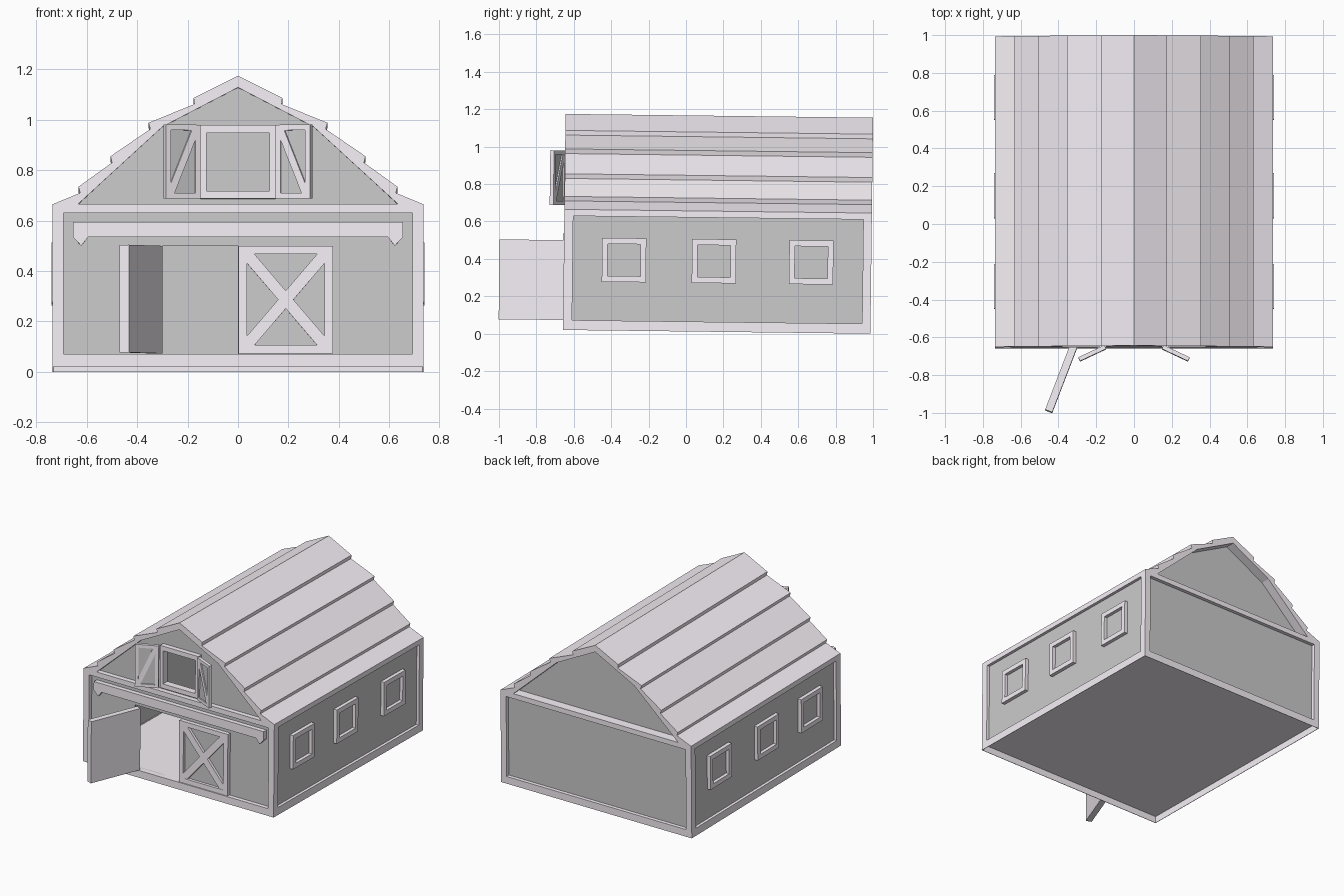
import bpy, bmesh
from math import radians
from mathutils import Matrix, Vector

if "Cube" in bpy.data.objects:
    bpy.data.objects.remove(bpy.data.objects["Cube"])

# The whole barn leans very slightly backwards
TILT = Matrix.Translation((0, 0, 0.012)) @ Matrix.Rotation(-0.0122, 4, 'X')
F, B, W, H = -0.658, 0.986, 0.735, 0.645     # front, back, half width, eaves


def material(name, rgb):
    m = bpy.data.materials.new(name)
    m.diffuse_color = (*rgb, 1)
    m.use_nodes = True
    m.node_tree.nodes["Principled BSDF"].inputs["Base Color"].default_value = m.diffuse_color
    return m


TRIM = material("pale_trim", (0.93, 0.88, 0.93))
WALL = material("grey_wall", (0.57, 0.57, 0.57))
PANE = material("pale_pane", (0.88, 0.88, 0.88))


def box(x0, x1, z0, z1, y0, y1):
    return [(x0, z0), (x1, z0), (x1, z1), (x0, z1)], y0, y1


def ring(o, i, y0, y1):
    """Rectangle o with rectangular hole i, each (x0, x1, z0, z1)."""
    return [box(o[0], i[0], o[2], o[3], y0, y1), box(i[1], o[1], o[2], o[3], y0, y1),
            box(i[0], i[1], o[2], i[2], y0, y1), box(i[0], i[1], i[3], o[3], y0, y1)]


def bar(p, q, width, y0, y1):
    p, q = Vector(p), Vector(q)
    n = (q - p).normalized().orthogonal() * width / 2
    return [tuple(p + n), tuple(q + n), tuple(q - n), tuple(p - n)], y0, y1


def part(name, prisms, mat, matrix=Matrix(), mirror=False):
    """Extrude XZ outlines along Y and join them into one object."""
    bm = bmesh.new()
    for pts, y0, y1 in prisms:
        face = bm.faces.new([bm.verts.new((x, y0, z)) for x, z in pts])
        new = bmesh.ops.extrude_face_region(bm, geom=[face])["geom"]
        bmesh.ops.translate(bm, vec=(0, y1 - y0, 0),
                            verts=[v for v in new if isinstance(v, bmesh.types.BMVert)])
    bmesh.ops.recalc_face_normals(bm, faces=bm.faces)
    bm.transform(TILT @ matrix)
    me = bpy.data.meshes.new(name)
    bm.to_mesh(me)
    bm.free()
    me.materials.append(mat)
    ob = bpy.data.objects.new(name, me)
    bpy.context.collection.objects.link(ob)
    if mirror:
        ob.modifiers.new("Mirror", 'MIRROR').use_mirror_merge = False
    return ob


# Raised floor inside a thin skirt that is open underneath
SK, T = .046, .003
part("floor", [box(-W + T, W - T, SK, .05, F + T, B - T)], TRIM)
part("skirt", [box(-W, W, 0, SK, F, F + T), box(-W, W, 0, SK, B - T, B),
               box(-W, -W + T, 0, SK, F + T, B - T), box(W - T, W, 0, SK, F + T, B - T)], TRIM)

# Front and back frames with recessed wall panels
outer, inner = (-W, W, SK, H), (-.692, .692, .05, .61)
part("front_frame", ring(outer, inner, F, F + .045), TRIM)
part("back_frame", ring(outer, inner, B - .045, B), TRIM)
part("front_wall", ring((-.71, .71, .048, .63), (-.36, 0, .05, .48), F + .03, F + .045), WALL)
part("back_wall", [box(-.71, .71, .048, .63, B - .045, B - .025)], WALL)

# Side frames, walls and windows, drawn facing forward then turned to face +x
side = Matrix.Rotation(radians(90), 4, 'Z')
part("side_frame", ring((F + .04, B - .04, SK, H), (F + .048, B - .043, .053, .61), -W, -W + .045),
     TRIM, side, True)
part("side_wall", [box(F + .02, B - .02, .048, .63, -.715, -.695)], WALL, side, True)
for i, c in enumerate((-.336, .145, .665)):
    frame = (c - .118, c + .118, .26, .495)
    hole = (c - .088, c + .088, .292, .463)
    part(f"window_frame_{i + 1}", ring(frame, hole, -.74, -.70), TRIM, side, True)
    part(f"window_pane_{i + 1}", [box(*hole, -.717, -.70)], PANE, side, True)

# Gambrel roof with stepped planks
half = [(W, H), (.626, .69), (.633, .714), (.5, .81), (.506, .835), (.348, .943),
        (.355, .968), (.173, 1.042), (.176, 1.067)]
under = [(.635, H), (.3, .952), (0, 1.108), (-.3, .952), (-.635, H)]
outline = half + [(0, 1.155)] + [(-x, z) for x, z in reversed(half)] + under[::-1]
part("roof", [(outline, F, B)], TRIM)

# Gables: the front one has the loft opening
part("gable_ledges", [box(-W + .02, W - .02, .61, H, F + .01, F + .07),
                      box(-W + .02, W - .02, .61, H, B - .09, B - .01)], TRIM)
part("back_gable", [([(-.65, .63)] + [(x, z + .004) for x, z in under[::-1]] + [(.65, .63)],
                     B - .085, B - .065)], WALL)
part("front_gable", [([(0, .63), (.65, .63), (.3, .955), (0, 1.111), (0, .928),
                       (.125, .928), (.125, .698), (0, .698)], F + .035, F + .05)], WALL, mirror=True)
part("loft_frame", ring((-.148, .148, .667, .96), (-.124, .124, .698, .928), F, F + .05), TRIM)


def door(name, w, h, border, bars, depth, panel, matrix, mirror=False):
    """Framed door with diagonal bars; panel gives the y range of the board."""
    prisms = ring((0, w, 0, h), (border, w - border, border, h - border), 0, depth)
    y0, y1 = depth * .04, depth * .96
    for (a, b), width in bars:
        prisms.append(bar(a, b, width, y0, y1))
    part(name + "_frame", prisms, TRIM, matrix, mirror)
    part(name + "_panel", [box(border / 2, w - border / 2, border / 2, h - border / 2, *panel)],
         WALL, matrix, mirror)


# Main doors: right one closed, left one swung open
w, h, b = .375, .427, .033
cross = [(((b, b), (w - b, h - b)), .046), (((b, h - b), (w - b, b)), .046)]
door("closed_door", w, h, b, cross, .035, (.02, .034), Matrix.Translation((.002, F + .002, .053)))
swung = Matrix.Translation((-.336, -.638, .053)) @ Matrix.Rotation(radians(-111), 4, 'Z')
door("open_door", w, h, b, cross, .04, (.02, .039), swung)
part("open_door_back", [box(0, w, 0, h, .038, .04)], TRIM, swung)

# Loft shutters, hinged beside the opening
w, h, b = .152, .293, .022
shutter = Matrix.Translation((.148, F - .015, .667)) @ Matrix.Rotation(radians(-25), 4, 'Z')
door("loft_shutter", w, h, b, [(((b, h - b), (w - b, b)), .03)], .022, (.008, .014), shutter, True)

# Door rail with pointed end brackets
rail = [(.655, .515), (.655, .575), (-.655, .575), (-.655, .515),
        (-.622, .48), (-.595, .515), (.595, .515), (.622, .48)]
part("door_rail", [(rail, F - .002, F + .04)], TRIM)
